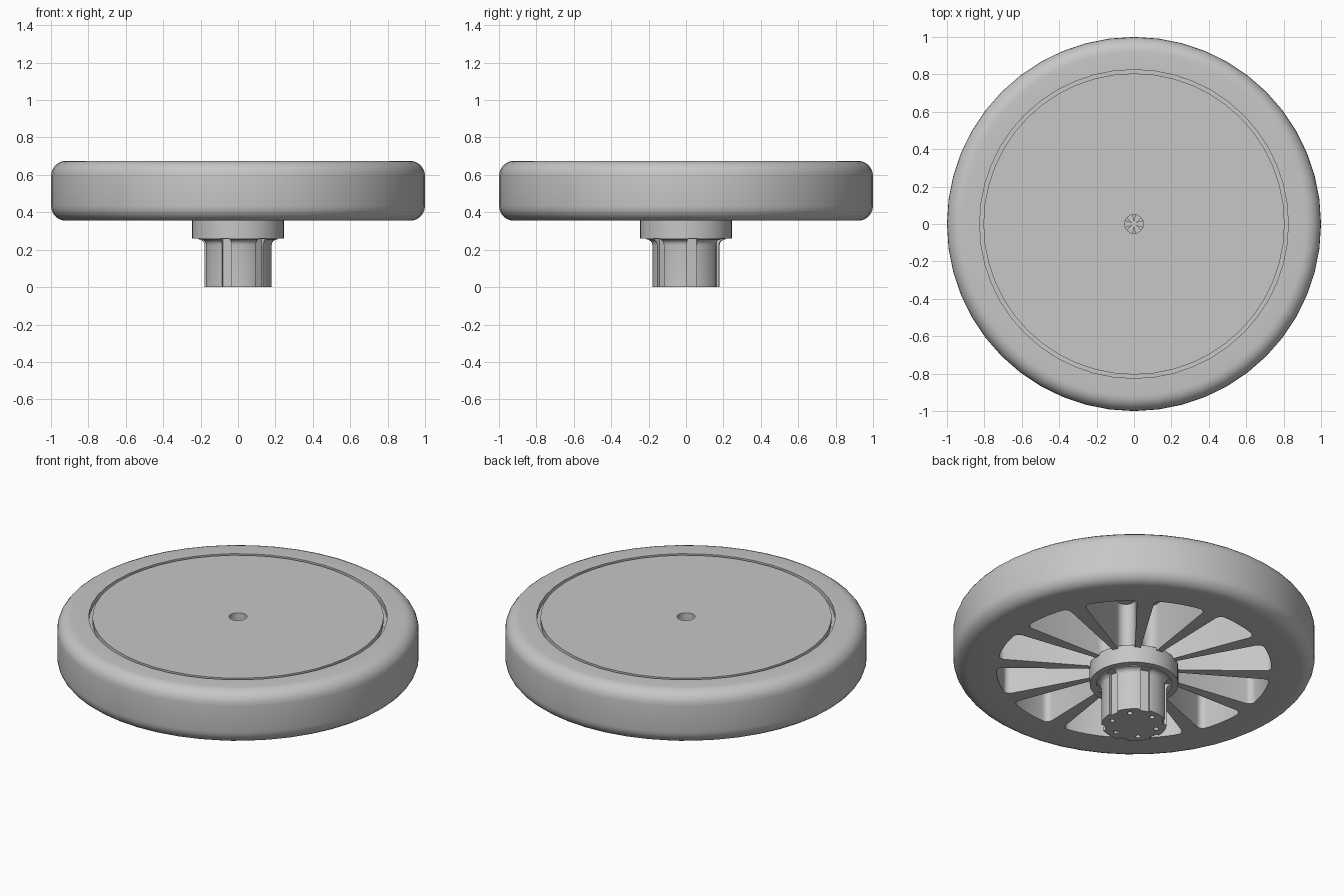
import bpy, bmesh
from math import cos, sin, tan, pi, radians

cube = bpy.data.objects.get("Cube")
if cube:
    bpy.data.objects.remove(cube)

grey = bpy.data.materials.new("plain grey")
grey.use_nodes = True
GREY = (0.57, 0.57, 0.57, 1)
grey.diffuse_color = GREY
grey.node_tree.nodes["Principled BSDF"].inputs["Base Color"].default_value = GREY


def finish(name, bm):
    bmesh.ops.recalc_face_normals(bm, faces=bm.faces)
    mesh = bpy.data.meshes.new(name)
    bm.to_mesh(mesh)
    bm.free()
    mesh.materials.append(grey)
    obj = bpy.data.objects.new(name, mesh)
    bpy.context.collection.objects.link(obj)
    return obj


def lathe(name, profile, sides):
    """Solid of revolution; profile runs from axis to axis."""
    bm = bmesh.new()
    rings = []
    for r, z in profile:
        if r == 0:
            rings.append([bm.verts.new((0, 0, z))])
        else:
            angles = [2 * pi * i / sides for i in range(sides)]
            rings.append([bm.verts.new((r * cos(a), r * sin(a), z)) for a in angles])
    for low, high in zip(rings, rings[1:]):
        for i in range(sides):
            j = (i + 1) % sides
            if len(low) == 1:
                bm.faces.new((low[0], high[i], high[j]))
            elif len(high) == 1:
                bm.faces.new((low[i], low[j], high[0]))
            else:
                bm.faces.new((low[i], low[j], high[j], high[i]))
    return finish(name, bm)


def prisms(name, outline, z0, z1, count, turn):
    """Repeat an upright prism around the axis."""
    bm = bmesh.new()
    for k in range(count):
        a = radians(turn) + 2 * pi * k / count
        spin = [(x * cos(a) - y * sin(a), x * sin(a) + y * cos(a)) for x, y in outline]
        low = [bm.verts.new((x, y, z0)) for x, y in spin]
        high = [bm.verts.new((x, y, z1)) for x, y in spin]
        bm.faces.new(low[::-1])
        bm.faces.new(high)
        n = len(low)
        for i in range(n):
            j = (i + 1) % n
            bm.faces.new((low[i], low[j], high[j], high[i]))
    return finish(name, bm)


def arc(cx, cy, r, start, end, steps):
    angles = [radians(start + (end - start) * i / steps) for i in range(steps + 1)]
    return [(cx + r * cos(a), cy + r * sin(a)) for a in angles]


def cut(target, cutter):
    mod = target.modifiers.new("cut", "BOOLEAN")
    mod.operation = "DIFFERENCE"
    mod.solver = "EXACT"
    mod.object = cutter
    bpy.context.view_layer.objects.active = target
    bpy.ops.object.modifier_apply(modifier=mod.name)
    bpy.data.objects.remove(cutter)


def smooth(obj):
    bpy.ops.object.select_all(action="DESELECT")
    obj.select_set(True)
    bpy.context.view_layer.objects.active = obj
    bpy.ops.object.shade_smooth_by_angle(angle=radians(30))


# Wheel: rounded rim, ring groove and blind centre hole on the top face
BOTTOM, TOP, ROUND = 0.355, 0.675, 0.08
profile = [(0, BOTTOM)]
profile += arc(1 - ROUND, BOTTOM + ROUND, ROUND, -90, 0, 6)
profile += arc(1 - ROUND, TOP - ROUND, ROUND, 0, 90, 6)
profile += [(0.825, TOP), (0.825, 0.645), (0.805, 0.645), (0.805, TOP)]
profile += [(0.05, TOP), (0.05, 0.45), (0, 0.45)]
wheel = lathe("wheel", profile, 48)

# Underside pockets: tapered slots with rounded corners and a round inner end
HALF, CORNER, OUTER, INNER = 11.3, 0.035, 0.76, 0.26
t = radians(HALF)
reach = OUTER - CORNER - 0.008
side = reach * tan(t) - CORNER / cos(t)
pocket = arc(INNER, 0, INNER * sin(t), 90 + HALF, 270 - HALF, 8)
pocket += arc(reach, -side, CORNER, -90 - HALF, 0, 5)
pocket += arc(0, 0, OUTER, -HALF * 0.6, HALF * 0.6, 6)
pocket += arc(reach, side, CORNER, 0, 90 + HALF, 5)
cut(wheel, prisms("pocket_cutter", pocket, 0.3, 0.65, 12, 10))
smooth(wheel)

# Small star of wedges at the bottom of the centre hole
wedge = [(0.012, 0), (0.05, -0.01), (0.05, 0.01)]
prisms("centre_star", wedge, 0.44, 0.47, 6, 30)

# Flange under the wheel
flange = lathe("flange", [(0, 0.26), (0.245, 0.26), (0.245, 0.37), (0, 0.37)], 48)
smooth(flange)

# Splined hub with a flared root, six grooves and six pin holes
hub_profile = [(0, 0), (0.18, 0), (0.18, 0.225)]
hub_profile += arc(0.21, 0.225, 0.03, 180, 90, 4)[1:] + [(0.21, 0.265), (0, 0.265)]
hub = lathe("hub", hub_profile, 48)
groove = [(0.163, -0.027), (0.3, -0.027), (0.3, 0.027), (0.163, 0.027)]
cut(hub, prisms("groove_cutter", groove, -0.1, 0.258, 6, 10))
cut(hub, prisms("pin_cutter", arc(0.13, 0, 0.015, 0, 330, 11), -0.1, 0.2, 6, 40))
smooth(hub)
